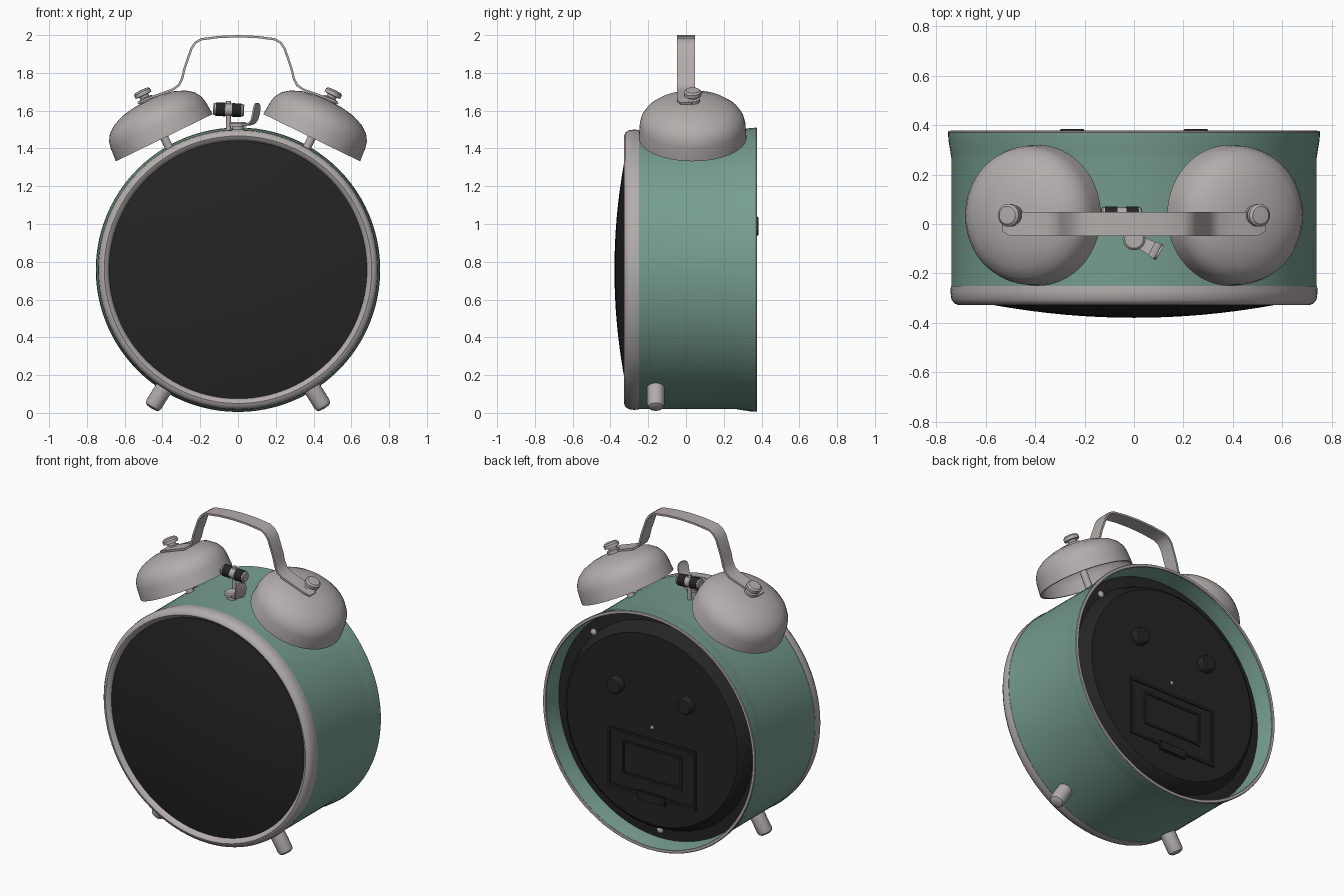
import bpy, bmesh, math
from mathutils import Matrix, Vector

if "Cube" in bpy.data.objects:
    bpy.data.objects.remove(bpy.data.objects["Cube"], do_unlink=True)


def material(name, rgb):
    m = bpy.data.materials.new(name)
    m.use_nodes = True
    m.diffuse_color = (*rgb, 1)
    m.node_tree.nodes["Principled BSDF"].inputs["Base Color"].default_value = (*rgb, 1)
    return m


GREEN = material("sage green", (0.18, 0.34, 0.27))
METAL = material("warm grey metal", (0.45, 0.42, 0.41))
BLACK = material("matte black", (0.018, 0.018, 0.018))
CENTRE = Vector((0, 0, 0.758))
TO_BACK = Matrix.Translation(CENTRE) @ Matrix.Rotation(-math.pi / 2, 4, "X")


def finish(bm, name, mat, matrix=Matrix(), angle=35):
    bmesh.ops.remove_doubles(bm, verts=bm.verts, dist=1e-5)
    bmesh.ops.recalc_face_normals(bm, faces=bm.faces)
    bm.transform(matrix)
    mesh = bpy.data.meshes.new(name)
    bm.to_mesh(mesh)
    bm.free()
    mesh.materials.append(mat)
    ob = bpy.data.objects.new(name, mesh)
    bpy.context.collection.objects.link(ob)
    bpy.ops.object.select_all(action="DESELECT")
    ob.select_set(True)
    bpy.context.view_layer.objects.active = ob
    bpy.ops.object.shade_smooth_by_angle(angle=math.radians(angle))
    return ob


def lathe(name, profile, mat, matrix=Matrix(), steps=48, closed=False):
    """Spin (radius, height) points around local z."""
    bm = bmesh.new()
    verts = [bm.verts.new((r, 0, h)) for r, h in profile]
    pairs = list(zip(verts, verts[1:])) + ([(verts[-1], verts[0])] if closed else [])
    edges = [bm.edges.new(p) for p in pairs]
    bmesh.ops.spin(bm, geom=verts + edges, cent=(0, 0, 0), axis=(0, 0, 1),
                   angle=math.tau, steps=steps, use_duplicate=False)
    return finish(bm, name, mat, matrix)


def box(name, centre, size, mat, bevel=0.0):
    bm = bmesh.new()
    bmesh.ops.create_cube(bm, size=1, matrix=Matrix.Diagonal((*size, 1)))
    if bevel:
        bmesh.ops.bevel(bm, geom=bm.edges[:], offset=bevel, segments=2, affect="EDGES")
    return finish(bm, name, mat, Matrix.Translation(centre))


def strip(name, path, width, thick, mat, matrix=Matrix()):
    """Sweep a flat band along a path in the local xz plane."""
    pts = [Vector((x, 0, z)) for x, z in path]
    bm = bmesh.new()
    rings = []
    for i, p in enumerate(pts):
        t = (pts[min(i + 1, len(pts) - 1)] - pts[max(i - 1, 0)]).normalized()
        n = Vector((-t.z, 0, t.x)) * thick / 2
        w = width[i] if isinstance(width, list) else width
        side = Vector((0, w / 2, 0))
        rings.append([bm.verts.new(q) for q in
                      (p + n + side, p + n - side, p - n - side, p - n + side)])
    for a, b in zip(rings, rings[1:]):
        for k in range(4):
            bm.faces.new((a[k], a[(k + 1) % 4], b[(k + 1) % 4], b[k]))
    bm.faces.new(rings[0])
    bm.faces.new(rings[-1])
    return finish(bm, name, mat, matrix)


def frame(name, centre, w, h, bar, depth, mat):
    """Rectangular raised outline in the xz plane."""
    bm = bmesh.new()
    for s in (-1, 1):
        for pos, size in (((0, 0, s * h / 2), (w + bar, depth, bar)),
                          ((s * w / 2, 0, 0), (bar, depth, h - bar))):
            bmesh.ops.create_cube(bm, size=1, matrix=Matrix.Translation(pos)
                                  @ Matrix.Diagonal((*size, 1)))
    return finish(bm, name, mat, Matrix.Translation(centre))


# Case: hollow drum with a flared open back
lathe("case", [(0.70, -0.26), (0.738, -0.26), (0.738, 0.265), (0.742, 0.29),
               (0.75, 0.34), (0.752, 0.37), (0.738, 0.37), (0.732, 0.32),
               (0.722, 0.27), (0.72, -0.2)], GREEN, TO_BACK, 96, True)
lathe("back_rim", [(0.742 + 0.011 * math.cos(a * math.pi / 4),
                    0.37 + 0.007 * math.sin(a * math.pi / 4)) for a in range(8)],
      METAL, TO_BACK, 96, True)

# Front bezel and domed glass
lathe("front_bezel", [(0.68, -0.25), (0.74, -0.25), (0.742, -0.275), (0.738, -0.305),
                      (0.725, -0.322), (0.708, -0.328), (0.693, -0.32), (0.68, -0.3)],
      METAL, TO_BACK, 96, True)
lathe("front_glass", [(0.685 * i / 10, -0.379 + 0.075 * (i / 10) ** 2) for i in range(11)]
      + [(0.685, -0.26), (0, -0.26)], BLACK, TO_BACK, 96)

# Back panel with raised centre
lathe("back_panel", [(0, 0.2), (0.725, 0.2), (0.725, 0.255), (0.655, 0.26), (0.645, 0.275),
                     (0.625, 0.325), (0.605, 0.34), (0, 0.34)], BLACK, TO_BACK, 96)
for s, side in ((1, "left"), (-1, "right")):
    lathe(side + "_back_knob", [(0, 0.33), (0.054, 0.33), (0.054, 0.372), (0.046, 0.384),
                                (0, 0.385)],
          BLACK, Matrix.Translation((s * 0.25, 0, 0.23)) @ TO_BACK, 24)
frame("battery_surround", (0, 0.342, 0.515), 0.61, 0.36, 0.016, 0.014, BLACK)
frame("battery_cover", (0, 0.342, 0.535), 0.41, 0.2, 0.012, 0.012, BLACK)
box("battery_latch", (0, 0.344, 0.325), (0.2, 0.024, 0.06), BLACK, 0.006)
for name, x, z, y, r in (("upper_screw", 0.47, 1.23, 0.258, 0.022),
                         ("lower_screw", 0, 0.09, 0.258, 0.022),
                         ("centre_pin", 0, 0.775, 0.338, 0.011)):
    lathe(name, [(0, 0), (r, 0), (r, 0.008), (r * 0.6, 0.016), (0, 0.018)], METAL,
          Matrix.Translation((x, y, z)) @ Matrix.Rotation(-math.pi / 2, 4, "X"), 16)

# Bells, posts, nuts and feet on both sides
for s, side in ((1, "left"), (-1, "right")):
    tilt = Matrix.Translation((s * 0.39, 0.035, 1.457)) @ Matrix.Rotation(s * math.radians(26), 4, "Y")
    outer = [(0.285, 0), (0.28, 0.075), (0.272, 0.11), (0.25, 0.145), (0.21, 0.176),
             (0.15, 0.2), (0.08, 0.213), (0, 0.217)]
    inner = [(max(r - 0.012, 0), max(h - 0.012, 0)) for r, h in reversed(outer)]
    lathe(side + "_bell", outer + inner, METAL, tilt, 64, True)
    lathe(side + "_bell_post", [(0, -0.11), (0.022, -0.11), (0.022, 0.21), (0, 0.21)],
          METAL, tilt, 20)
    lathe(side + "_bell_nut", [(0, 0.21), (0.04, 0.21), (0.04, 0.232), (0.026, 0.236),
                               (0.026, 0.248), (0.046, 0.25), (0.046, 0.27),
                               (0.036, 0.279), (0, 0.281)], METAL, tilt, 24)
    leg = Matrix.Translation(CENTRE + Vector((0, -0.16, 0))) \
        @ Matrix.Rotation(s * math.radians(148), 4, "Y")
    lathe(side + "_foot", [(0, 0.70), (0.046, 0.70), (0.046, 0.84), (0.04, 0.856),
                           (0.026, 0.864), (0, 0.866)], METAL, leg, 24)

# Carrying handle: half path mirrored
half = [(0.53, 1.638), (0.5, 1.656), (0.4, 1.692), (0.345, 1.712), (0.313, 1.735),
        (0.295, 1.772), (0.284, 1.82), (0.262, 1.885), (0.246, 1.93), (0.225, 1.96),
        (0.195, 1.978), (0.1, 1.99)]
path = [(-x, z) for x, z in half] + [(0, 1.994)] + half[::-1]
strip("handle", path, [0.06] + [0.095] * (len(path) - 2) + [0.06], 0.012, METAL)

# Hammer between the bells
lathe("hammer_rod", [(0, 1.46), (0.013, 1.46), (0.013, 1.65), (0, 1.65)], METAL,
      Matrix.Translation((-0.05, 0.035, 0)), 12)
head = Matrix.Translation((-0.05, 0.035, 1.605)) @ Matrix.Rotation(math.radians(93), 4, "Y")
lathe("hammer_head", [(0, -0.082), (0.028, -0.082), (0.033, -0.076), (0.033, 0.076),
                      (0.028, 0.082), (0, 0.082)], METAL, head, 24)
for s, side in ((1, "left"), (-1, "right")):
    lathe(side + "_hammer_sleeve", [(0.03, s * 0.018), (0.036, s * 0.018),
                                    (0.036, s * 0.068), (0.03, s * 0.068)],
          BLACK, head, 24, True)

# Alarm lever: pivot button with an upturned tab
lathe("lever_button", [(0, 1.47), (0.03, 1.47), (0.03, 1.515), (0.046, 1.517),
                       (0.046, 1.533), (0.038, 1.54), (0, 1.54)], METAL,
      Matrix.Translation((0, -0.06, 0)), 24)
strip("alarm_lever", [(0, 0), (0.06, 0.002), (0.085, 0.01), (0.1, 0.03), (0.108, 0.06),
                      (0.113, 0.09), (0.114, 0.108), (0.114, 0.116)],
      [0.05, 0.055, 0.06, 0.065, 0.07, 0.066, 0.05, 0.025], 0.01, METAL,
      Matrix.Translation((0, -0.06, 1.525)) @ Matrix.Rotation(math.radians(-28), 4, "Z"))
